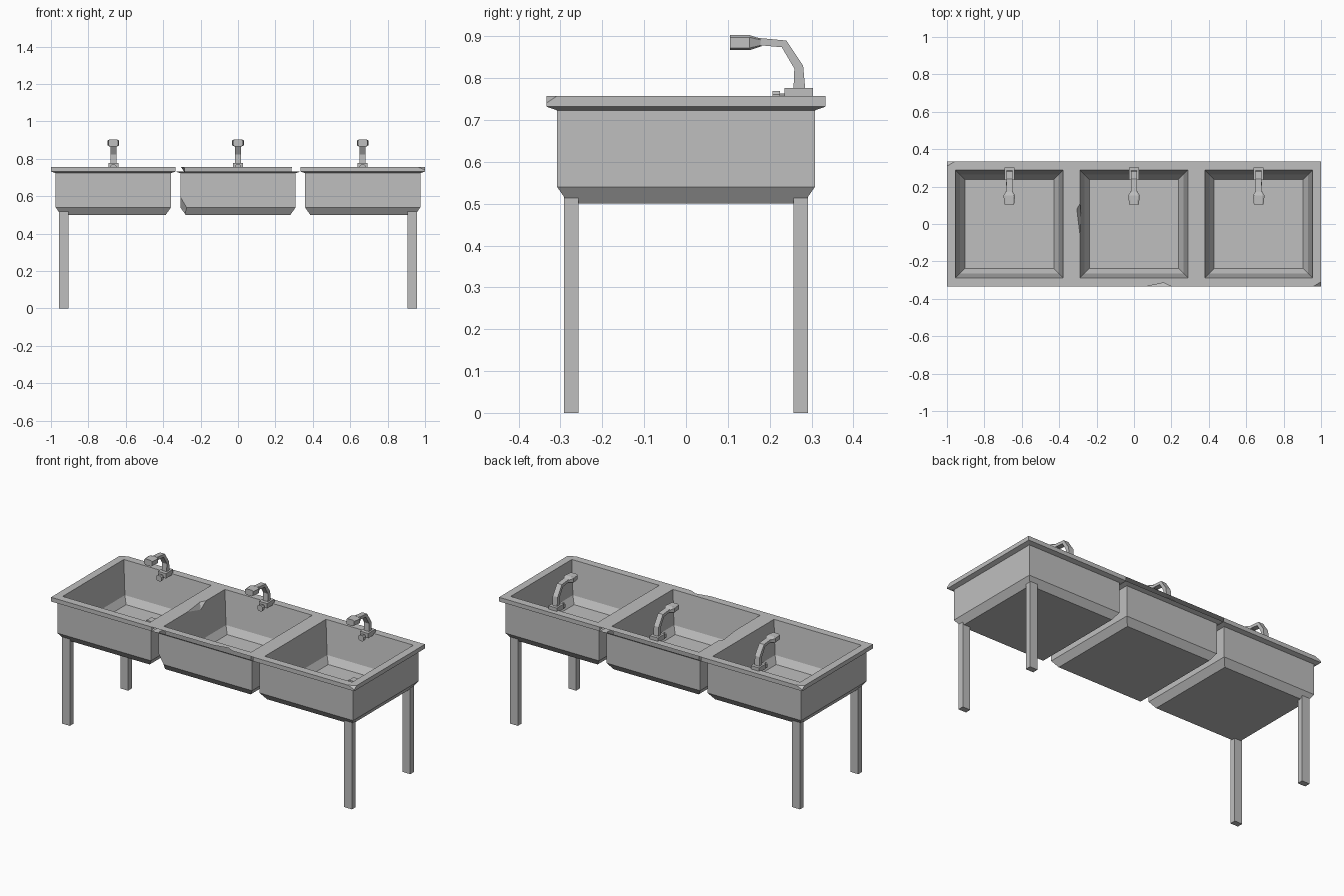
import bpy
import bmesh
from mathutils import Vector

if "Cube" in bpy.data.objects:
    bpy.data.objects.remove(bpy.data.objects["Cube"], do_unlink=True)

STEEL = (0.52, 0.52, 0.52, 1.0)
steel = bpy.data.materials.new("brushed steel grey")
steel.use_nodes = True
steel.diffuse_color = STEEL
steel.node_tree.nodes["Principled BSDF"].inputs["Base Color"].default_value = STEEL

PITCH = 2 / 3
TOP = 0.757


def finish(bm, name):
    bmesh.ops.recalc_face_normals(bm, faces=bm.faces)
    mesh = bpy.data.meshes.new(name)
    bm.to_mesh(mesh)
    bm.free()
    mesh.materials.append(steel)
    obj = bpy.data.objects.new(name, mesh)
    bpy.context.collection.objects.link(obj)
    return obj


def loft(bm, rings):
    """Skin successive rings of points and cap both ends."""
    loops = [[bm.verts.new(p) for p in ring] for ring in rings]
    for a, b in zip(loops, loops[1:]):
        n = len(a)
        for i in range(n):
            bm.faces.new((a[i], a[(i + 1) % n], b[(i + 1) % n], b[i]))
    bm.faces.new(loops[0])
    bm.faces.new(loops[-1])


def square(x, half, z):
    return [(x + sx * half, sy * half, z) for sx, sy in ((-1, -1), (1, -1), (1, 1), (-1, 1))]


def box(bm, x, y, z):
    loft(bm, [[(x[i], y[j], h) for i, j in ((0, 0), (1, 0), (1, 1), (0, 1))] for h in z])


def hull(bm, points):
    bmesh.ops.convex_hull(bm, input=[bm.verts.new(p) for p in points])


# Three basins sharing one rim: outside from below, over the rim, down inside
PROFILE = [(0.28, 0.5), (0.308, 0.54), (0.308, 0.723), (PITCH / 2, 0.732),
           (PITCH / 2, TOP), (0.288, TOP), (0.264, 0.56), (0.238, 0.52)]
bm = bmesh.new()
for k in (-1, 0, 1):
    loft(bm, [square(k * PITCH, half, z) for half, z in PROFILE])
seams = [f for f in bm.faces
         if all(abs(abs(v.co.x) - PITCH / 2) < 0.001 for v in f.verts)]
bmesh.ops.delete(bm, geom=seams, context="FACES")
bmesh.ops.remove_doubles(bm, verts=bm.verts, dist=0.0005)
sink = finish(bm, "triple_sink_basins")

# Worn nicks: front rim, two rim corners, basin edge and a crushed basin corner
HI = TOP + 0.002
bm = bmesh.new()
hull(bm, [(0.05, -0.335, HI), (0.21, -0.335, HI), (0.16, -0.312, HI), (0.14, -0.336, 0.742)])
for s in (1, -1):
    c = Vector((s * 1.002, -s * 0.335, HI))
    hull(bm, [c, c + Vector((-s * 0.05, 0, 0)), c + Vector((0, s * 0.03, 0)),
              c + Vector((0, 0, -0.02))])
hull(bm, [(-0.28, 0.13, HI), (-0.28, -0.14, HI), (-0.307, 0.08, HI), (-0.28, 0.05, 0.72)])
hull(bm, [(-0.312, -0.312, 0.61), (-0.265, -0.312, 0.53), (-0.312, -0.265, 0.53),
          (-0.312, -0.312, 0.49), (-0.28, -0.285, 0.498)])
nicks = finish(bm, "nick_cutter")
nicks.hide_render = True
cut = sink.modifiers.new("nicks", "BOOLEAN")
cut.operation = "DIFFERENCE"
cut.solver = "EXACT"
cut.object = nicks
bpy.context.view_layer.update()
worn = bpy.data.meshes.new_from_object(sink.evaluated_get(bpy.context.evaluated_depsgraph_get()))
sink.modifiers.clear()
sink.data = worn
bpy.data.objects.remove(nicks, do_unlink=True)

# Four legs
for sx, side in ((-1, "right"), (1, "left")):
    for sy, end in ((-1, "front"), (1, "back")):
        bm = bmesh.new()
        box(bm, (sx * 0.905, sx * 0.956), (sy * 0.257, sy * 0.292), (0, 0.519))
        finish(bm, f"{end}_{side}_leg")

# Faucets: outer and inner outline of the bent neck, then the spout head
NECK = [((0.285, 0.775), (0.257, 0.775)), ((0.28, 0.83), (0.259, 0.823)),
        ((0.24, 0.89), (0.229, 0.874)), ((0.175, 0.896), (0.175, 0.879))]
HEAD = [(0.18, 0.015, 0.009), (0.152, 0.031, 0.018), (0.105, 0.026, 0.018)]


def octagon(x, y, z, rx, rz, k=0.55):
    corners = [(1, -k), (1, k), (k, 1), (-k, 1), (-1, k), (-1, -k), (-k, -1), (k, -1)]
    return [(x + a * rx, y, z + b * rz) for a, b in corners]


for i, label in ((-1, "right"), (0, "middle"), (1, "left")):
    x = i * PITCH
    bm = bmesh.new()
    box(bm, (x - 0.027, x + 0.027), (0.235, 0.303), (0.748, 0.777))
    finish(bm, f"{label}_faucet_base")

    bm = bmesh.new()
    loft(bm, [[(x - 0.016, *a), (x + 0.016, *a), (x + 0.016, *b), (x - 0.016, *b)]
              for a, b in NECK])
    finish(bm, f"{label}_faucet_neck")

    bm = bmesh.new()
    loft(bm, [octagon(x, y, 0.885, rx, rz, 0.7) for y, rx, rz in HEAD])
    finish(bm, f"{label}_faucet_spout")

    # Knob on a short stem in front of the base
    bm = bmesh.new()
    loft(bm, [octagon(x, y, 0.752, 0.017, 0.017) for y in (0.207, 0.225)])
    loft(bm, [octagon(x, y, 0.755, 0.009, 0.009) for y in (0.225, 0.236)])
    finish(bm, f"{label}_faucet_knob")

    # Drain plate below the spout
    if i:
        bm = bmesh.new()
        box(bm, (x - 0.024, x + 0.024), (0.125, 0.17), (0.519, 0.528))
        finish(bm, f"{label}_drain")
